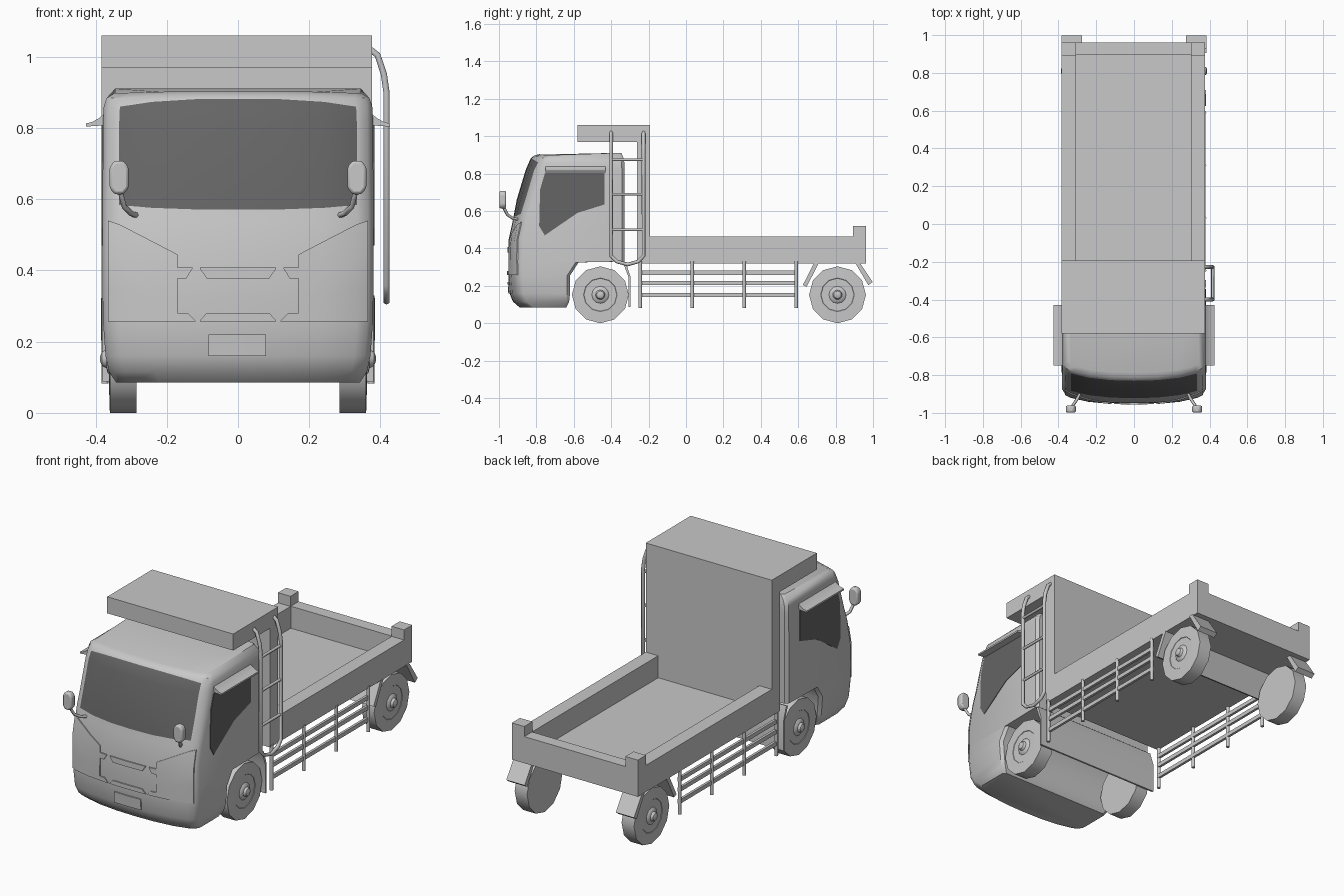
import bpy, bmesh, math

if "Cube" in bpy.data.objects:
    bpy.data.objects.remove(bpy.data.objects["Cube"])


def material(name, v):
    m = bpy.data.materials.new(name)
    m.diffuse_color = (v, v, v, 1)
    m.use_nodes = True
    m.node_tree.nodes["Principled BSDF"].inputs["Base Color"].default_value = m.diffuse_color
    return m


GREY = material("body grey", 0.58)
GLASS = material("dark glass", 0.13)


def make(name, verts, faces, mats=(GREY,), angle=30):
    me = bpy.data.meshes.new(name)
    me.from_pydata(verts, [], faces)
    bm = bmesh.new()
    bm.from_mesh(me)
    bmesh.ops.recalc_face_normals(bm, faces=bm.faces)
    bm.to_mesh(me)
    bm.free()
    for m in mats:
        me.materials.append(m)
    me.shade_smooth()
    me.set_sharp_from_angle(angle=math.radians(angle))
    ob = bpy.data.objects.new(name, me)
    bpy.context.collection.objects.link(ob)
    return ob


def prism(name, a, b, mat=GREY):
    """Solid between two matching polygons."""
    n = len(a)
    faces = [list(range(n)), list(range(n, 2 * n))]
    faces += [(i, (i + 1) % n, n + (i + 1) % n, n + i) for i in range(n)]
    return make(name, list(a) + list(b), faces, (mat,))


def box(name, x0, x1, y0, y1, z0, z1):
    ring = [(x0, y0), (x1, y0), (x1, y1), (x0, y1)]
    return prism(name, [(x, y, z0) for x, y in ring], [(x, y, z1) for x, y in ring])


def side_prism(name, yz, x0, x1, mat=GREY):
    return prism(name, [(x0, y, z) for y, z in yz], [(x1, y, z) for y, z in yz], mat)


def tube(name, pts, r):
    cu = bpy.data.curves.new(name, 'CURVE')
    cu.dimensions = '3D'
    cu.bevel_depth, cu.bevel_resolution, cu.use_fill_caps = r, 1, True
    sp = cu.splines.new('POLY')
    sp.points.add(len(pts) - 1)
    for p, co in zip(sp.points, pts):
        p.co = (*co, 1)
    cu.materials.append(GREY)
    ob = bpy.data.objects.new(name, cu)
    bpy.context.collection.objects.link(ob)
    return ob


# Cab: stacked rings of (height, front y, corner depth, half width, back y)
RINGS = [(0.085, -0.89, 1.0, 0.342, -0.64), (0.115, -0.925, 1.0, 0.362, -0.625),
         (0.16, -0.944, 1.0, 0.372, -0.62), (0.255, -0.95, 1.0, 0.379, -0.62),
         (0.325, -0.95, 1.0, 0.38, -0.575), (0.33, -0.95, 1.0, 0.38, -0.328),
         (0.45, -0.948, 1.0, 0.38, -0.328), (0.54, -0.928, 1.0, 0.38, -0.328),
         (0.571, -0.922, 1.1, 0.38, -0.328), (0.66, -0.905, 1.3, 0.38, -0.328),
         (0.82, -0.857, 1.3, 0.379, -0.328), (0.882, -0.83, 1.1, 0.377, -0.33),
         (0.896, -0.812, 0.9, 0.369, -0.335), (0.904, -0.785, 0.8, 0.345, -0.345)]
COLS = [(0, 0), (0.33, 0.003), (0.64, 0.015), (0.88, 0.035), (0.96, 0.05), (1, 0.075)]
ARCH = {8: 0.013, 11: -0.022, 12: -0.012, 13: -0.007}  # height change towards the sides
verts, faces = [], []
for j, (z, fy, k, w, back) in enumerate(RINGS):
    half = [(r * w, fy + k * d) for r, d in COLS] + [(w, back - 0.015), (w - 0.015, back)]
    half = [(x, y, z + ARCH.get(j, 0) * min(x / w / 0.88, 1) ** 3) for x, y in half]
    if j == len(RINGS) - 1:
        half = [(x, y, z + 0.014 * (y + 0.785) / 0.43) for x, y, z in half]
    verts += [(-x, y, z) for x, y, z in reversed(half[1:])] + half
N = 2 * len(COLS) + 3
glass_faces = []
for j in range(len(RINGS) - 1):
    for i in range(N):
        a, b = j * N + i, j * N + (i + 1) % N
        if 8 <= j <= 10 and 4 <= i <= 9:
            glass_faces.append(len(faces))
        faces.append((a, b, b + N, a + N))
faces += [tuple(range(N)), tuple(range(len(verts) - N, len(verts)))]
cab = make("cab", verts, faces, (GREY, GLASS), 38)
for f in glass_faces:
    cab.data.polygons[f].material_index = 1


def front_y(x, z):
    """Cab front surface at a given x and height."""
    for lo, hi in zip(RINGS, RINGS[1:]):
        if lo[0] <= z <= hi[0]:
            t = (z - lo[0]) / (hi[0] - lo[0])
            fy, k, w = (lo[i] + t * (hi[i] - lo[i]) for i in (1, 2, 3))
            r = min(abs(x) / w, 1)
            for (r0, d0), (r1, d1) in zip(COLS, COLS[1:]):
                if r <= r1:
                    return fy + k * (d0 + (d1 - d0) * (r - r0) / (r1 - r0))


def front_strip(name, stations, lift=0.006):
    """Thin plate hugging the cab front, from (x, low z, high z) stations."""
    v, f, rows = [], [], 4
    loop = list(range(rows)) + list(range(2 * rows - 1, rows - 1, -1))
    for x, z0, z1 in stations:
        zs = [z0 + (z1 - z0) * i / (rows - 1) for i in range(rows)]
        for off in (-lift, 0.003):
            v += [(x, front_y(x, z) + off, z) for z in zs]
    for c in range(len(stations) - 1):
        p, q = c * 2 * rows, (c + 1) * 2 * rows
        f += [(p + a, p + b, q + b, q + a) for a, b in zip(loop, loop[1:] + loop[:1])]
    f += [loop, [i + len(v) - 2 * rows for i in loop]]
    return make(name, v, f)


# Front plates: number plate and grille trims
front_strip("number_plate", [(x, 0.16, 0.22) for x in (-0.083, 0, 0.078)])
front_strip("upper_grille", [(-0.107, 0.405, 0.408), (-0.088, 0.378, 0.408), (0, 0.378, 0.408),
                             (0.088, 0.378, 0.408), (0.107, 0.405, 0.408)])
front_strip("lower_grille", [(-0.107, 0.257, 0.26), (-0.088, 0.257, 0.28), (0, 0.257, 0.28),
                             (0.088, 0.257, 0.28), (0.107, 0.257, 0.26)])

for s in (-1, 1):
    side = "right" if s > 0 else "left"
    front_strip(side + "_upper_trim", [(s * 0.128, 0.405, 0.408), (s * 0.145, 0.378, 0.408),
                                       (s * 0.17, 0.378, 0.408)])
    front_strip(side + "_lower_trim", [(s * 0.12, 0.257, 0.26), (s * 0.14, 0.257, 0.28),
                                       (s * 0.17, 0.257, 0.28)])
    # Corner panels beside the grille
    front_strip(side + "_corner_panel", [(s * 0.17, 0.257, 0.445), (s * 0.243, 0.257, 0.483),
                                         (s * 0.334, 0.257, 0.53), (s * 0.365, 0.257, 0.54)])

    # Side window and the rain visor above it
    side_prism(side + "_window", [(-0.78, 0.715), (-0.755, 0.80), (-0.74, 0.81), (-0.435, 0.81),
                                  (-0.435, 0.635), (-0.58, 0.59), (-0.755, 0.47), (-0.785, 0.52)],
               s * 0.376, s * 0.383, GLASS)
    visor = [(0.37, 0.845), (0.39, 0.828), (0.41, 0.817), (0.427, 0.813), (0.427, 0.804), (0.37, 0.808)]
    prism(side + "_visor", [(s * x, -0.75, z) for x, z in visor],
          [(s * x, -0.43, z) for x, z in visor])

    # Mirror head and arm
    outline = [(0.013, 0.048), (0.027, 0.03), (0.027, -0.028), (0.013, -0.046),
               (-0.013, -0.046), (-0.027, -0.028), (-0.027, 0.03), (-0.013, 0.048)]
    head = prism(side + "_mirror", [(s * 0.334 + x, -0.998, 0.66 + z) for x, z in outline],
                 [(s * 0.334 + x, -0.962, 0.66 + z) for x, z in outline])
    mod = head.modifiers.new("edge", 'BEVEL')
    mod.width, mod.segments = 0.008, 2
    tube(side + "_mirror_arm", [(s * 0.285, -0.895, 0.555), (s * 0.30, -0.925, 0.56),
                                (s * 0.32, -0.955, 0.58), (s * 0.33, -0.975, 0.62)], 0.008)

    # Wheels, turned from a profile of (x, radius)
    prof = [(0.285, 0.152), (0.36, 0.152), (0.362, 0.09), (0.36, 0.088), (0.36, 0.046),
            (0.366, 0.04), (0.37, 0.026), (0.382, 0.02), (0.387, 0.008)]
    for place, cy in (("front", -0.458), ("rear", 0.81)):
        wv, wf, n = [], [], 12
        for x, r in prof:
            wv += [(s * x, cy + r * math.sin(i * math.tau / n),
                    0.152 + r * math.cos(i * math.tau / n)) for i in range(n)]
        for j in range(len(prof) - 1):
            wf += [(j * n + i, j * n + (i + 1) % n, (j + 1) * n + (i + 1) % n, (j + 1) * n + i)
                   for i in range(n)]
        wf += [tuple(range(n)), tuple(range(len(wv) - n, len(wv)))]
        make(f"{place}_{side}_wheel", wv, wf, angle=35)

    # Side guard rails and posts
    for k, z in enumerate((0.27, 0.215, 0.15)):
        box(f"{side}_guard_rail_{k}", s * 0.372 - 0.007, s * 0.372 + 0.007,
            -0.245, 0.595, z - 0.011, z + 0.011)
    for k in range(4):
        y = -0.245 + k * 0.278
        tube(f"{side}_guard_post_{k}", [(s * 0.374, y, 0.33), (s * 0.374, y, 0.082)], 0.01)

    # Bed side wall with its raised rear corner, and the rear mud flap
    side_prism(side + "_bed_wall", [(-0.2, 0.32), (0.962, 0.32), (0.962, 0.52), (0.892, 0.52),
                                    (0.892, 0.465), (-0.2, 0.465)],
               s * 0.305 - 0.003, s * 0.38 - 0.003)
    side_prism(side + "_rear_flap", [(0.905, 0.322), (0.93, 0.322), (0.998, 0.22), (0.975, 0.203)],
               s * 0.275, s * 0.385)

# Load bed
box("bed_floor", -0.31, 0.31, -0.2, 0.91, 0.32, 0.345)
box("tailgate", -0.308, 0.302, 0.895, 0.962, 0.32, 0.465)

# Headboard and roof shelf in one piece
side_prism("headboard", [(-0.262, 0.32), (-0.192, 0.32), (-0.192, 1.06), (-0.58, 1.06),
                         (-0.58, 0.97), (-0.262, 0.97)], -0.383, 0.377)

# Full width mud guards behind the front wheels and ahead of the rear wheels
side_prism("front_mud_guard", [(-0.335, 0.32), (-0.322, 0.325), (-0.297, 0.25), (-0.297, 0.088),
                               (-0.307, 0.088), (-0.307, 0.245)], -0.38, 0.38)
side_prism("rear_mud_guard", [(0.685, 0.322), (0.71, 0.322), (0.645, 0.195), (0.625, 0.205)],
           -0.38, 0.38)

# Ladder: one looped rail with three rungs
X = 0.417
ends = [(0.372, 1.02), (0.392, 1.005), (0.41, 0.95), (X, 0.90)]
path = [(x, -0.40, z) for x, z in ends]
path += [(X, -0.40, 0.36), (X, -0.37, 0.33), (X, -0.312, 0.314), (X, -0.255, 0.33), (X, -0.227, 0.36)]
path += [(x, -0.227, z) for x, z in reversed(ends)]
tube("ladder_rail", path, 0.01)
for k, z in enumerate((0.875, 0.69, 0.50)):
    tube(f"ladder_rung_{k}", [(X, -0.40, z), (X, -0.227, z)], 0.008)
